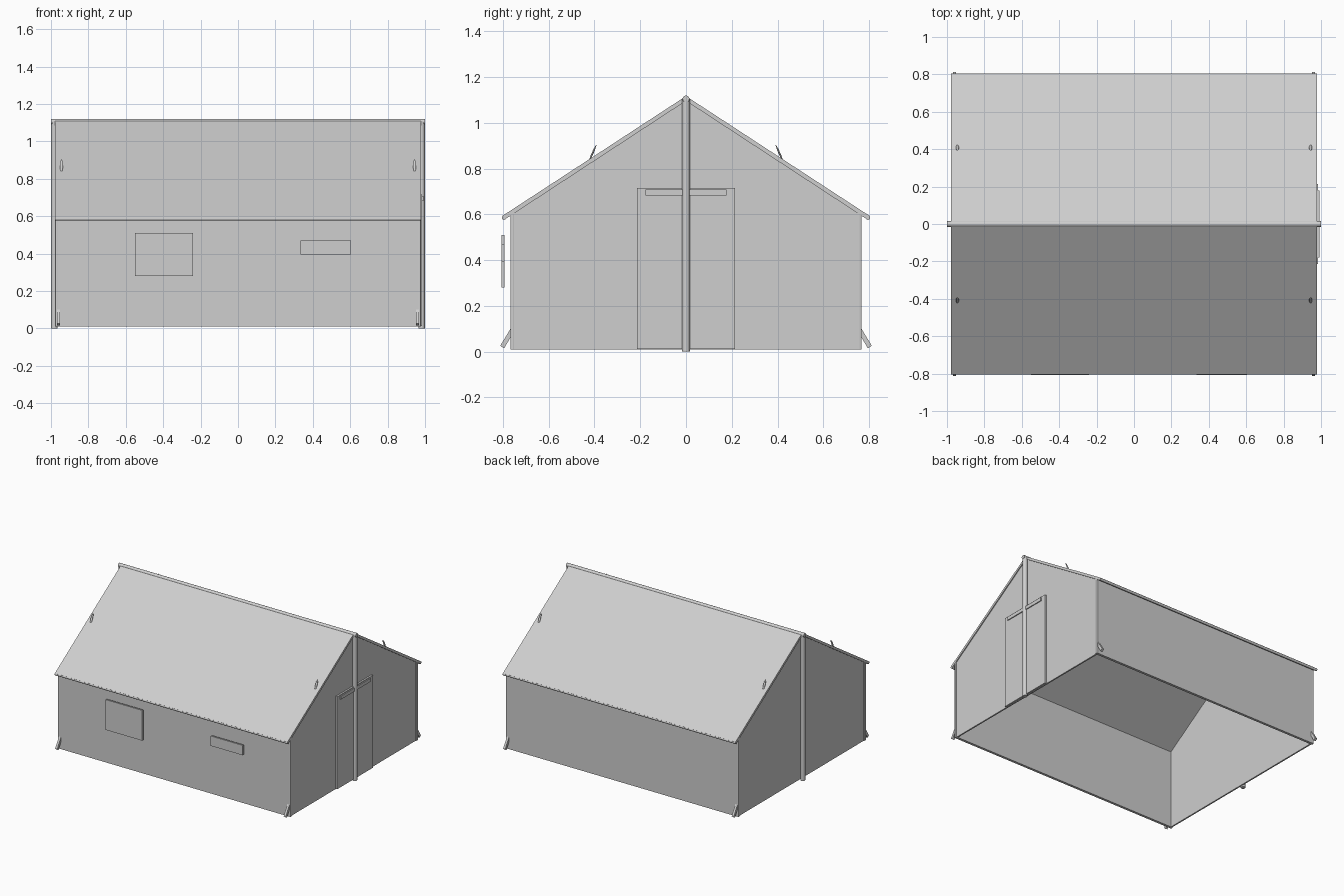
import bpy, bmesh, math
from mathutils import Vector, Matrix

if "Cube" in bpy.data.objects:
    bpy.data.objects.remove(bpy.data.objects["Cube"])

mat = bpy.data.materials.new("canvas grey")
mat.diffuse_color = (0.62, 0.62, 0.62, 1)
mat.use_nodes = True
mat.node_tree.nodes["Principled BSDF"].inputs["Base Color"].default_value = mat.diffuse_color


def finish(name, bm, smooth=False):
    bmesh.ops.recalc_face_normals(bm, faces=bm.faces[:])
    me = bpy.data.meshes.new(name)
    bm.to_mesh(me)
    bm.free()
    me.materials.append(mat)
    ob = bpy.data.objects.new(name, me)
    bpy.context.collection.objects.link(ob)
    if smooth:
        bpy.context.view_layer.objects.active = ob
        ob.select_set(True)
        bpy.ops.object.shade_smooth_by_angle(angle=math.radians(50))
        ob.select_set(False)
    return ob


def box(name, lo, hi):
    bm = bmesh.new()
    bmesh.ops.create_cube(bm, size=1)
    for v in bm.verts:
        v.co = Vector([lo[i] + (v.co[i] + 0.5) * (hi[i] - lo[i]) for i in range(3)])
    return finish(name, bm)


def extrude_x(name, profile, x0, x1):
    """Solid from a closed (y, z) profile swept along x."""
    bm = bmesh.new()
    f = bm.faces.new([bm.verts.new((x0, y, z)) for y, z in profile])
    r = bmesh.ops.extrude_face_region(bm, geom=[f])
    for v in r["geom"]:
        if isinstance(v, bmesh.types.BMVert):
            v.co.x = x1
    return finish(name, bm)


def rod(name, a, b, r, sides=12):
    a, b = Vector(a), Vector(b)
    rot = (b - a).to_track_quat('Z', 'Y').to_matrix().to_4x4()
    bm = bmesh.new()
    bmesh.ops.create_cone(bm, cap_ends=True, segments=sides, radius1=r, radius2=r,
                          depth=(b - a).length, matrix=Matrix.Translation((a + b) / 2) @ rot)
    return finish(name, bm, True)


# roof slopes, side walls and eave hems
for s, side in ((-1, "front"), (1, "back")):
    extrude_x(side + "_roof", [(0, 1.117), (s * 0.803, 0.593), (s * 0.793, 0.577),
                               (0, 1.096)], -0.978, 0.978)
    rod(side + "_eave_hem", (-0.978, s * 0.795, 0.586), (0.978, s * 0.795, 0.586), 0.010)
    y0, y1 = sorted((s * 0.747, s * 0.766))
    box(side + "_wall", (-0.976, y0, 0.01), (0.976, y1, 0.608))

    for t, end in ((-1, "left"), (1, "right")):
        tag = side + "_" + end
        # corner hem
        rod(tag + "_corner_pole", (t * 0.968, s * 0.757, 0.01), (t * 0.968, s * 0.757, 0.60), 0.010)
        # slanted ground strap
        extrude_x(tag + "_ground_strap",
                  [(s * 0.764, 0.105), (s * 0.812, 0.026), (s * 0.795, 0.014), (s * 0.764, 0.068)],
                  t * 0.952, t * 0.969)
        # slim guy loop on the roof
        bm = bmesh.new()
        m = (Matrix.Translation((t * 0.944, s * 0.408, 0.868))
             @ Matrix.Rotation(s * math.radians(24), 4, 'X')
             @ Matrix.Diagonal((0.008, 0.004, 0.039, 1)))
        bmesh.ops.create_uvsphere(bm, u_segments=10, v_segments=8, radius=1, matrix=m)
        finish(tag + "_guy_loop", bm, True)

# end walls with centre poles
gable = [(-0.757, 0.01), (0.757, 0.01), (0.757, 0.605), (0, 1.10), (-0.757, 0.605)]
for t, end in ((-1, "left"), (1, "right")):
    extrude_x(end + "_end_wall", gable, t * 0.960, t * 0.971)
    rod(end + "_centre_pole", (t * 0.982, 0, 0), (t * 0.982, 0, 1.105), 0.017)

# ridge pole
rod("ridge_pole", (-1, 0, 1.105), (1, 0, 1.105), 0.015)

# window flaps standing just off the front wall
box("large_window_flap", (-0.55, -0.807, 0.28), (-0.24, -0.794, 0.51))
box("small_window_flap", (0.335, -0.807, 0.395), (0.605, -0.794, 0.47))

# door leaves and rolled flap on the right end
for s, side in ((-1, "front"), (1, "back")):
    y0, y1 = sorted((s * 0.004, s * 0.215))
    box(side + "_door_leaf", (0.968, y0, 0.012), (0.984, y1, 0.715))
    y0, y1 = sorted((s * 0.012, s * 0.178))
    box(side + "_door_flap_roll", (0.98, y0, 0.682), (0.991, y1, 0.708))
